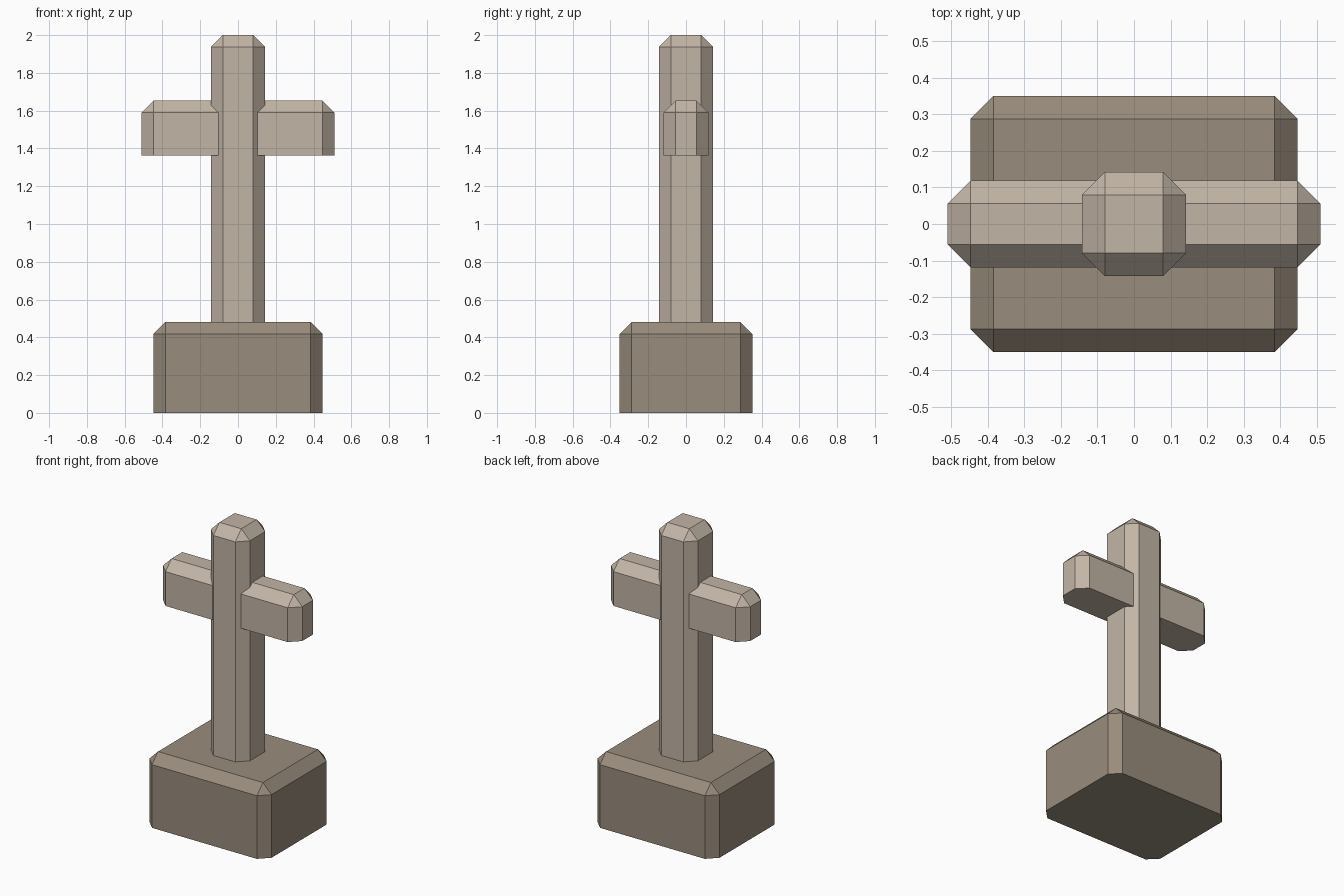
import bpy
import bmesh
from mathutils import Matrix, Vector

if "Cube" in bpy.data.objects:
    bpy.data.objects.remove(bpy.data.objects["Cube"], do_unlink=True)


def material(name, color):
    mat = bpy.data.materials.new(name)
    mat.use_nodes = True
    mat.diffuse_color = color
    mat.node_tree.nodes["Principled BSDF"].inputs["Base Color"].default_value = color
    return mat


def chamfered_block(name, half_x, half_y, bottom, top, chamfer, mat):
    """Box with every edge chamfered except those around its underside."""
    bm = bmesh.new()
    middle = (top + bottom) / 2
    size = Vector((2 * half_x, 2 * half_y, top - bottom))
    place = Matrix.Translation((0, 0, middle)) @ Matrix.Diagonal(size).to_4x4()
    bmesh.ops.create_cube(bm, size=1, matrix=place)
    edges = [e for e in bm.edges if any(v.co.z > middle for v in e.verts)]
    bmesh.ops.bevel(bm, geom=edges, offset=chamfer, offset_type='OFFSET',
                    segments=1, affect='EDGES')
    bmesh.ops.recalc_face_normals(bm, faces=bm.faces)
    mesh = bpy.data.meshes.new(name)
    bm.to_mesh(mesh)
    bm.free()
    mesh.materials.append(mat)
    obj = bpy.data.objects.new(name, mesh)
    bpy.context.collection.objects.link(obj)


light_stone = material("light stone", (0.539, 0.462, 0.380, 1))
dark_stone = material("dark stone", (0.319, 0.264, 0.205, 1))
CHAMFER = 0.063

# Plinth, upright and cross arm
chamfered_block("plinth", 0.447, 0.351, 0, 0.481, CHAMFER, dark_stone)
chamfered_block("upright_post", 0.143, 0.143, 0.45, 2, CHAMFER, light_stone)
chamfered_block("cross_arm", 0.51, 0.119, 1.363, 1.653, CHAMFER, light_stone)
